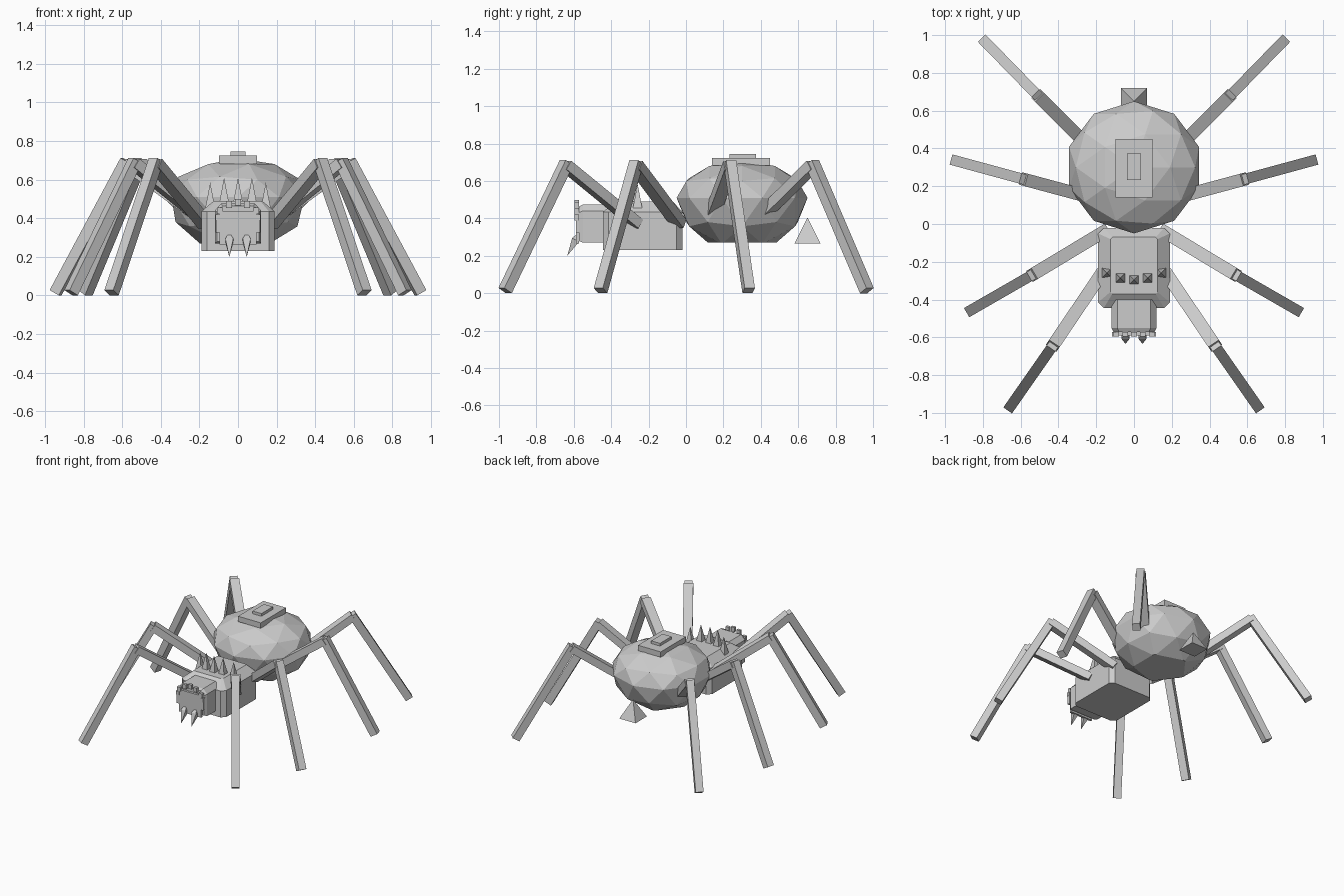
import bpy, bmesh, math
from mathutils import Vector, Matrix

if "Cube" in bpy.data.objects:
    bpy.data.objects.remove(bpy.data.objects["Cube"])

grey = bpy.data.materials.new("plain grey")
grey.use_nodes = True
COLOUR = (0.6, 0.6, 0.6, 1)
grey.diffuse_color = COLOUR
grey.node_tree.nodes["Principled BSDF"].inputs["Base Color"].default_value = COLOUR


def finish(name, bm):
    bmesh.ops.recalc_face_normals(bm, faces=bm.faces)
    mesh = bpy.data.meshes.new(name)
    bm.to_mesh(mesh)
    bm.free()
    mesh.materials.append(grey)
    obj = bpy.data.objects.new(name, mesh)
    bpy.context.collection.objects.link(obj)
    return obj


def box(name, centre, size):
    bm = bmesh.new()
    bmesh.ops.create_cube(bm, size=1, matrix=Matrix.LocRotScale(Vector(centre), None, Vector(size)))
    return finish(name, bm)


def loft(name, rings):
    """Skin between point rings of equal length, with closed ends."""
    bm = bmesh.new()
    rows = [[bm.verts.new(p) for p in ring] for ring in rings]
    n = len(rows[0])
    for a, b in zip(rows, rows[1:]):
        for i in range(n):
            j = (i + 1) % n
            bm.faces.new((a[i], a[j], b[j], b[i]))
    bm.faces.new(rows[0])
    bm.faces.new(rows[-1])
    return finish(name, bm)


def pyramid(name, base, tip, radius):
    """Four-sided spike with its sides square to the axes."""
    base, tip = Vector(base), Vector(tip)
    axis = tip - base
    bm = bmesh.new()
    turn = axis.to_track_quat('Z', 'Y').to_matrix().to_4x4()
    bmesh.ops.create_cone(bm, cap_ends=True, segments=4, radius1=radius * math.sqrt(2), radius2=0,
                          depth=axis.length,
                          matrix=Matrix.Translation((base + tip) / 2) @ turn @ Matrix.Rotation(math.pi / 4, 4, 'Z'))
    return finish(name, bm)


def beam(name, start, end, width, height):
    """Square bar whose width stays level."""
    start, end = Vector(start), Vector(end)
    axis = (end - start).normalized()
    side = axis.cross(Vector((0, 0, 1))).normalized() * width / 2
    up = side.cross(axis).normalized() * height / 2
    corners = [side + up, up - side, -side - up, side - up]
    return loft(name, [[p + c for c in corners] for p in (start, end)])


# Abdomen: faceted ball, flatter above, cut level below
bm = bmesh.new()
bmesh.ops.create_icosphere(bm, subdivisions=2, radius=1)
for v in bm.verts:
    v.co = (v.co.x * 0.362, v.co.y * 0.35 + 0.3, 0.51 + v.co.z * (0.2 if v.co.z > 0 else 0.29))
cut = bmesh.ops.bisect_plane(bm, geom=bm.verts[:] + bm.edges[:] + bm.faces[:],
                             plane_co=(0, 0, 0.27), plane_no=(0, 0, -1), clear_outer=True)
bmesh.ops.holes_fill(bm, edges=[e for e in bm.edges if e.is_boundary])
finish("abdomen", bm)
box("back_plate", (0, 0.295, 0.703), (0.195, 0.31, 0.042))
box("back_plate_cap", (0, 0.303, 0.73), (0.076, 0.14, 0.03))
pyramid("tail_spike", (0, 0.65, 0.265), (0, 0.65, 0.405), 0.07)


# Thorax: cut-cornered block with a sloped top edge
def plan(x, back, front, corner, z):
    half = [(x - corner, back), (x, back - corner), (x, front + corner), (x - corner, front)]
    return [(px, py, z) for px, py in half] + [(-px, py, z) for px, py in reversed(half)]


loft("thorax", [plan(0.19, -0.02, -0.445, 0.03, 0.23),
                plan(0.19, -0.02, -0.445, 0.03, 0.435),
                plan(0.125, -0.07, -0.37, 0.01, 0.49)])

# Spine row across the thorax
for i in range(-2, 3):
    x, y = 0.072 * i, -0.295 + 0.009 * i * i
    z = 0.48 if abs(i) < 2 else 0.455
    pyramid("thorax_spine", (x, y, z), (x, y, z + 0.13), 0.025)

# Head with bevelled top edges
profile = [(0.12, 0.27), (0.12, 0.44), (0.088, 0.475)]
outline = profile + [(-x, z) for x, z in reversed(profile)]
loft("head", [[(x, y, z) for x, z in outline] for y in (-0.40, -0.55)]
     + [[(x * 0.9, -0.572, 0.36 + (z - 0.36) * 0.9) for x, z in outline]])

# Face plate, stepped at the rim, with a row of eye blocks
box("face_plate", (0, -0.58, 0.35), (0.19, 0.018, 0.17))
box("face_plate_band", (0, -0.58, 0.36), (0.23, 0.018, 0.07))
for i in range(-2, 3):
    box("eye_block", (0.047 * i, -0.584, 0.482 - 0.011 * i * i), (0.03, 0.022, 0.034))
for side in (-1, 1):
    box("cheek_block", (side * 0.105, -0.584, 0.405), (0.025, 0.022, 0.03))
    # Fangs
    middle = (side * 0.045, -0.59, 0.285)
    pyramid("fang", middle, (side * 0.045, -0.635, 0.2), 0.021)
    pyramid("fang_root", middle, (side * 0.045, -0.57, 0.33), 0.021)

# Legs: hip, knee and foot in plan, mirrored to both sides
legs = {
    "front_leg": ((0.17, -0.26), (0.43, -0.645), (0.655, -0.967)),
    "second_leg": ((0.15, -0.035), (0.54, -0.27), (0.865, -0.457)),
    "third_leg": ((0.15, 0.12), (0.585, 0.237), (0.945, 0.335)),
    "rear_leg": ((0.19, 0.36), (0.51, 0.68), (0.79, 0.967)),
}
for side, label in ((1, "left"), (-1, "right")):
    for name, (hip, knee, foot) in legs.items():
        h, k, f = [Vector((p[0] * side, p[1], z)) for p, z in zip((hip, knee, foot), (0.37, 0.685, 0.014))]
        beam(f"{label}_{name}_upper", h, k, 0.068, 0.055)
        beam(f"{label}_{name}_lower", k + (k - f).normalized() * 0.015, f, 0.056, 0.056)
